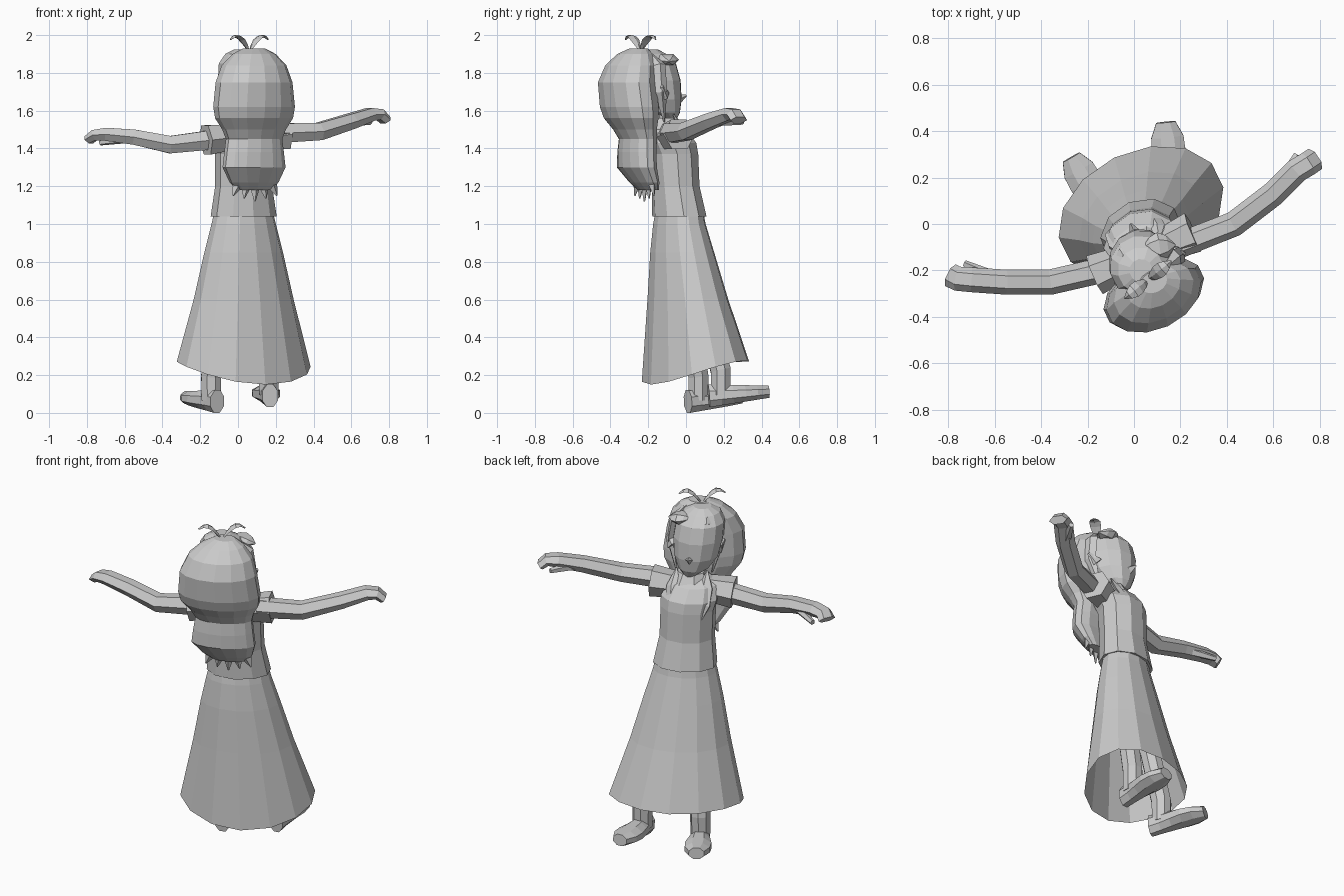
import bpy, bmesh
from math import sin, cos, pi, radians
from mathutils import Vector

default = bpy.data.objects.get("Cube")
if default:
    bpy.data.objects.remove(default)

grey = bpy.data.materials.new("plain grey")
grey.use_nodes = True
tone = (0.6, 0.6, 0.6, 1)
grey.diffuse_color = tone
grey.node_tree.nodes["Principled BSDF"].inputs["Base Color"].default_value = tone

UP = Vector((0, 0, 1))
ACROSS = Vector((0.92, 0.4, 0))
FACING = UP.cross(ACROSS)
CHEST = Vector((0.03, -0.1, 0))


def body_point(across, forward, height):
    """Turn a position on the twisted body into world space."""
    return CHEST + ACROSS * across + FACING * forward + UP * height


def taper(start, end):
    return lambda t: start + (end - start) * t


def leaf(width):
    return lambda t: 0.004 + width * sin(pi * t)


def skin(name, rings, caps=True):
    """Bridge equal rings of points into one flat-shaded mesh."""
    bm = bmesh.new()
    loops = [[bm.verts.new(point) for point in ring] for ring in rings]
    for low, high in zip(loops, loops[1:]):
        for i, corner in enumerate(low):
            bm.faces.new((low[i - 1], corner, high[i], high[i - 1]))
    if caps:
        bm.faces.new(loops[0])
        bm.faces.new(loops[-1])
    bmesh.ops.recalc_face_normals(bm, faces=bm.faces)
    mesh = bpy.data.meshes.new(name)
    bm.to_mesh(mesh)
    bm.free()
    mesh.materials.append(grey)
    bpy.context.collection.objects.link(bpy.data.objects.new(name, mesh))


def loft(name, x, turn, squash, rows, sides=12, skirt=False):
    """Stack turned ellipses; each row gives height, y centre and half width."""
    lateral = Vector((cos(radians(turn)), sin(radians(turn)), 0))
    forward = UP.cross(lateral)
    bottom, top = rows[0][0], rows[-1][0]
    rings = []
    for z, y, radius in rows:
        depth = squash((z - bottom) / (top - bottom))
        ring = []
        for i in range(sides):
            angle = 2 * pi * (i + 0.5) / sides
            point = Vector((x, y, z))
            point += radius * (lateral * cos(angle) + forward * depth * sin(angle))
            # The hem rises at the front and at both sides
            if skirt and not rings:
                point.z += 0.06 * sin(angle) + 0.05 * cos(angle) ** 2
            ring.append(point)
        rings.append(ring)
    skin(name, rings, caps=not skirt)


def tube(name, path, width, height, sides=6, ref=UP, twist=0):
    """Sweep an ellipse whose width and height are functions along the path."""
    points = [Vector(point) for point in path]
    last = len(points) - 1
    angles = [2 * pi * (i + twist) / sides for i in range(sides)]
    rings = []
    for k, point in enumerate(points):
        along = (points[min(k + 1, last)] - points[max(k - 1, 0)]).normalized()
        side = along.cross(ref).normalized()
        rise = side.cross(along)
        rings.append([point + side * width(k / last) * cos(angle)
                      + rise * height(k / last) * sin(angle) for angle in angles])
    skin(name, rings)


# Long flared skirt, open at the hem
loft("skirt", 0.03, 26, taper(0.7, 0.72),
     [(0.21, 0.05, 0.375), (0.6, 0.01, 0.28), (0.85, -0.02, 0.22), (1, -0.035, 0.18),
      (1.08, -0.035, 0.16)], sides=14, skirt=True)

# Leaning upper body, collar and neck
loft("jacket", 0.03, 22, taper(0.77, 0.85),
     [(1.04, -0.035, 0.18), (1.2, -0.055, 0.155), (1.37, -0.065, 0.155),
      (1.43, -0.085, 0.165), (1.5, -0.12, 0.14), (1.54, -0.14, 0.07)], sides=10)
loft("collar", 0.05, 22, taper(0.9, 0.9), [(1.49, -0.11, 0.12), (1.56, -0.12, 0.08)], sides=8)
loft("neck", 0.04, 22, taper(1, 1), [(1.45, -0.14, 0.05), (1.6, -0.14, 0.05)], sides=8)

# Head and the heavy hair falling down the back
loft("head", 0.03, 28, taper(1, 1),
     [(1.55, -0.08, 0.03), (1.59, -0.115, 0.085), (1.66, -0.145, 0.125), (1.76, -0.165, 0.14),
      (1.85, -0.185, 0.135), (1.9, -0.2, 0.1), (1.925, -0.2, 0.05)])
loft("back_hair", 0.085, 25, taper(0.4, 0.75),
     [(1.18, -0.2, 0.1), (1.22, -0.22, 0.14), (1.3, -0.26, 0.18), (1.38, -0.26, 0.17),
      (1.45, -0.255, 0.16), (1.5, -0.27, 0.18), (1.56, -0.29, 0.22), (1.62, -0.3, 0.23),
      (1.75, -0.31, 0.215), (1.84, -0.29, 0.18), (1.9, -0.27, 0.12), (1.93, -0.25, 0.06)],
     sides=14)
tube("nose", [body_point(0, 0.06, 1.66), body_point(0, 0.11, 1.68)],
     taper(0.03, 0.005), taper(0.03, 0.005), sides=4)

# Pointed hair tips fanned below the back hair
for i in range(-2, 3):
    root = Vector((0.09, -0.22, 1.23)) + ACROSS * i * 0.045
    tip = root + ACROSS * i * 0.018 - UP * (0.11 - 0.015 * abs(i))
    tube(f"hair_tip_{i + 3}", [root, tip], taper(0.04, 0.004), taper(0.025, 0.004),
         sides=4, ref=FACING)

# Paired parts of the head and shoulders
for side, s in (("right", -1), ("left", 1)):
    tube(side + "_ear", [body_point(s * 0.12, -0.07, 1.68), body_point(s * 0.16, -0.1, 1.73)],
         taper(0.03, 0.008), taper(0.04, 0.01), sides=5)
    # Rounded half of the fringe, lying over the forehead
    tube(side + "_fringe", [body_point(s * 0.035 * k, -0.01 - 0.01 * k, 1.88 - 0.005 * k)
                            for k in range(5)], leaf(0.06), leaf(0.03))
    # Hair framing the cheek, and a separate lock resting on the chest
    tube(side + "_cheek_hair", [body_point(s * 0.04, -0.13, 1.92), body_point(s * 0.12, -0.1, 1.84),
                                body_point(s * 0.14, -0.1, 1.7), body_point(s * 0.1, -0.06, 1.54)],
         leaf(0.02), leaf(0.04), sides=5, ref=FACING)
    tube(side + "_lock", [body_point(s * 0.085, 0, 1.58), body_point(s * 0.09, 0.05, 1.49),
                          body_point(s * 0.085, 0.1, 1.41), body_point(s * 0.075, 0.13, 1.33)],
         leaf(0.045), leaf(0.02), sides=5, ref=FACING)
    cuff = 1.46 + s * 0.015
    tube(side + "_sleeve", [body_point(s * 0.08, -0.03, 1.46), body_point(s * 0.23, -0.03, cuff)],
         taper(0.07, 0.09), taper(0.075, 0.09))
    # Sprouting tuft that curls outward from the crown
    crown = Vector((0.06, -0.24, 1.91))
    reach = Vector((0.1, 0.08, 0)) * s
    tube(side + "_tuft", [crown + reach * k / 5 + UP * 0.085 * sin(pi * k / 7) for k in range(6)],
         leaf(0.028), leaf(0.005), sides=4)

# Outstretched arms with drooping hands and thumbs
arms = {
    "right": [(-0.1, -0.19, 1.45), (-0.36, -0.25, 1.42), (-0.55, -0.25, 1.46),
              (-0.7, -0.24, 1.475), (-0.76, -0.235, 1.47), (-0.79, -0.22, 1.445)],
    "left": [(0.2, -0.09, 1.48), (0.43, 0, 1.49), (0.6, 0.13, 1.545),
             (0.7, 0.23, 1.58), (0.75, 0.26, 1.58), (0.78, 0.28, 1.55)],
}
thumbs = {"right": (-0.73, -0.17, 1.43), "left": (0.7, 0.3, 1.54)}
for side, path in arms.items():
    tube(side + "_arm", path, taper(0.055, 0.052), taper(0.06, 0.026))
    tube(side + "_thumb", [path[2], thumbs[side]], taper(0.03, 0.015), taper(0.03, 0.015), sides=5)

# Legs standing in thick flat-soled shoes that tilt up toward the toe
for side, heel, heading, hip in (("right", (-0.11, 0.01, 0.06), 120, (-0.05, -0.05, 0.95)),
                                 ("left", (0.17, 0.12, 0.09), 96, (0.09, -0.01, 0.95))):
    start = Vector(heel)
    stride = Vector((cos(radians(heading)), sin(radians(heading)), 0.07)) * 0.32
    tube(side + "_shoe", [start + stride * k / 5 for k in range(6)],
         lambda t: 0.045 + 0.035 * sin(pi * t ** 1.8), taper(0.065, 0.035), sides=8, twist=0.5)
    ankle = start + stride * 0.2
    tube(side + "_leg", [ankle, ankle + UP * 0.13, hip],
         taper(0.055, 0.06), taper(0.055, 0.06), sides=8, ref=FACING)
